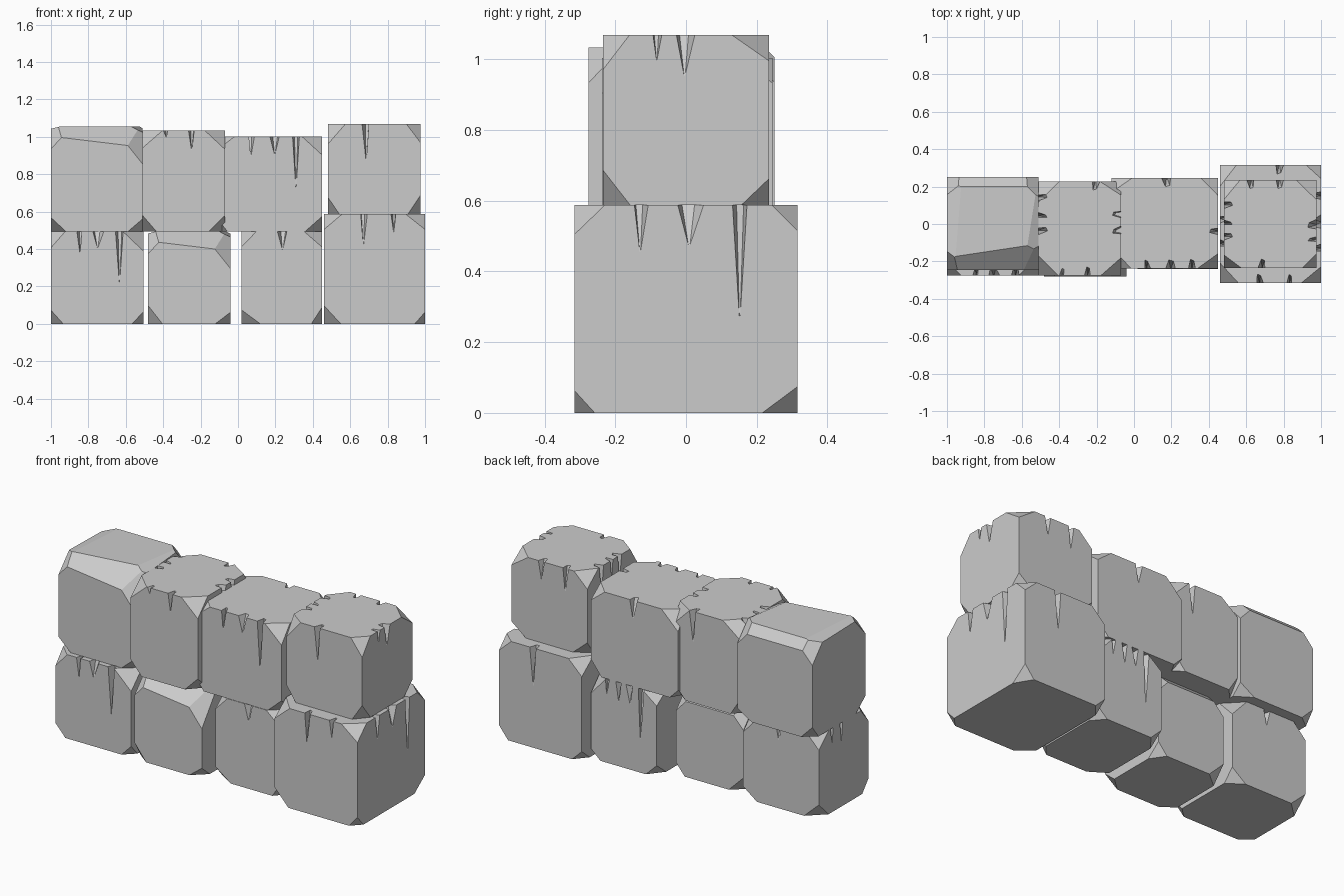
import bpy, bmesh, random
from mathutils import Vector

if "Cube" in bpy.data.objects:
    bpy.data.objects.remove(bpy.data.objects["Cube"])

random.seed(4)


def cut(bm, point, normal):
    """Slice off everything on the normal side and cap the hole."""
    bmesh.ops.bisect_plane(bm, geom=bm.verts[:] + bm.edges[:] + bm.faces[:], dist=1e-5,
                           plane_co=point, plane_no=Vector(normal).normalized(), clear_outer=True)
    bmesh.ops.holes_fill(bm, edges=[e for e in bm.edges if e.is_boundary], sides=0)


def finish(bm, name):
    bmesh.ops.recalc_face_normals(bm, faces=bm.faces[:])
    mesh = bpy.data.meshes.new(name)
    bm.to_mesh(mesh)
    bm.free()
    ob = bpy.data.objects.new(name, mesh)
    bpy.context.collection.objects.link(ob)
    return ob


def crack_cutter(name, lo, hi, cracks):
    """Tapered wedges entering from the top edge: (side, position, length, width)."""
    bm = bmesh.new()
    for side, pos, length, width in cracks:
        axis = 1 if side in "FK" else 0
        sign = -1 if side in "FL" else 1
        face = (lo if sign < 0 else hi)[axis]
        top = hi[2] + 0.01
        skew = random.uniform(-0.012, 0.012)

        def at(u, out, z):
            n = face + sign * out
            return (u, n, z) if axis == 1 else (n, u, z)
        w = width / 2
        ring = [bm.verts.new(at(pos + u, o, top)) for u, o in
                ((-w, 0.006), (w, 0.006), (w * 0.5 + skew, -0.042), (-w * 0.4 + skew, -0.05))]
        tip = bm.verts.new(at(pos + skew * 0.5, 0.006, hi[2] - length))
        bm.faces.new(ring)
        for i in range(4):
            bm.faces.new((ring[i], ring[(i + 1) % 4], tip))
    ob = finish(bm, name + "_crack_cutter")
    ob.hide_render = True
    ob.hide_viewport = True
    return ob


def block(name, lo, hi, cracks=(), slanted=False):
    lo, hi = Vector(lo), Vector(hi)
    bm = bmesh.new()
    bmesh.ops.create_cube(bm, size=1)
    for v in bm.verts:
        v.co = (lo + hi) / 2 + v.co * (hi - lo)
    # worn top: bevels running along the upper edges
    if slanted:
        cut(bm, (lo.x, lo.y, hi.z - 0.052), (0.12, -0.8, 1))
        cut(bm, (lo.x, hi.y, hi.z - 0.05), (0, 1, 1))
        cut(bm, (lo.x, 0, hi.z - 0.015), (-0.25, 0.02, 1))
        cut(bm, (hi.x, lo.y + 0.13, hi.z - 0.03), (0.5, -0.08, 1))
    # chipped corners
    for sx in (-1, 1):
        for sy in (-1, 1):
            for sz in (-1, 1):
                c = Vector((hi.x if sx > 0 else lo.x, hi.y if sy > 0 else lo.y,
                            hi.z if sz > 0 else lo.z))
                r = 0.015 if sz > 0 else 0
                a, b, d = (random.uniform(0.055, 0.1) + r for _ in range(3))
                if slanted and sz > 0:
                    a, b, d = (0.16, 0.15, 0.2) if sx > 0 > sy else (0.11, 0.11, 0.12)
                cut(bm, c - Vector((sx * a, 0, 0)), (sx / a, sy / b, sz / d))
    ob = finish(bm, name)
    if cracks:
        mod = ob.modifiers.new("cracks", 'BOOLEAN')
        mod.operation, mod.solver = 'DIFFERENCE', 'EXACT'
        mod.use_self = True
        mod.object = crack_cutter(name, lo, hi, cracks)


# lower course (crack sides: F front, K back, L left, R right)
block("lower_block_1", (-1, -0.275, 0), (-0.505, 0.19, 0.495),
      [("F", -0.85, 0.13, 0.03), ("F", -0.745, 0.1, 0.07), ("F", -0.635, 0.31, 0.045),
       ("K", -0.74, 0.1, 0.05), ("L", -0.02, 0.12, 0.03), ("L", 0.07, 0.1, 0.03)])
block("lower_block_2", (-0.48, -0.28, 0), (-0.04, 0.15, 0.495), slanted=True)
block("lower_block_3", (0.02, -0.24, 0), (0.45, 0.245, 0.495),
      [("F", 0.235, 0.11, 0.06), ("K", 0.12, 0.34, 0.04), ("K", 0.2, 0.12, 0.05),
       ("K", 0.27, 0.13, 0.04), ("K", 0.34, 0.1, 0.03)])
block("lower_block_4", (0.46, -0.315, 0), (1, 0.315, 0.588),
      [("F", 0.675, 0.19, 0.04), ("F", 0.83, 0.11, 0.03), ("R", -0.125, 0.15, 0.045),
       ("R", 0.015, 0.13, 0.085), ("R", 0.152, 0.36, 0.045), ("K", 0.78, 0.25, 0.045),
       ("L", 0.02, 0.12, 0.04), ("L", -0.1, 0.15, 0.04)])

# upper course
block("upper_block_1", (-1, -0.245, 0.495), (-0.51, 0.25, 1.055), slanted=True)
block("upper_block_2", (-0.51, -0.275, 0.495), (-0.07, 0.228, 1.033),
      [("F", -0.39, 0.04, 0.03), ("F", -0.25, 0.12, 0.035), ("K", -0.2, 0.2, 0.045),
       ("L", 0.14, 0.12, 0.04), ("L", 0.05, 0.1, 0.03), ("L", -0.04, 0.2, 0.04),
       ("R", 0.05, 0.12, 0.04), ("R", -0.03, 0.1, 0.05)])
block("upper_block_3", (-0.12, -0.237, 0.495), (0.45, 0.245, 1.003),
      [("F", 0.075, 0.12, 0.035), ("F", 0.195, 0.11, 0.06), ("F", 0.31, 0.31, 0.04),
       ("K", 0.17, 0.12, 0.055), ("R", -0.04, 0.15, 0.04)])
block("upper_block_4", (0.48, -0.235, 0.588), (0.975, 0.235, 1.068),
      [("F", 0.68, 0.22, 0.04), ("R", 0.0, 0.13, 0.06), ("R", -0.08, 0.08, 0.03),
       ("K", 0.62, 0.15, 0.04), ("K", 0.78, 0.12, 0.045), ("L", 0.1, 0.2, 0.04),
       ("L", 0.01, 0.12, 0.03), ("L", -0.07, 0.16, 0.04)])
